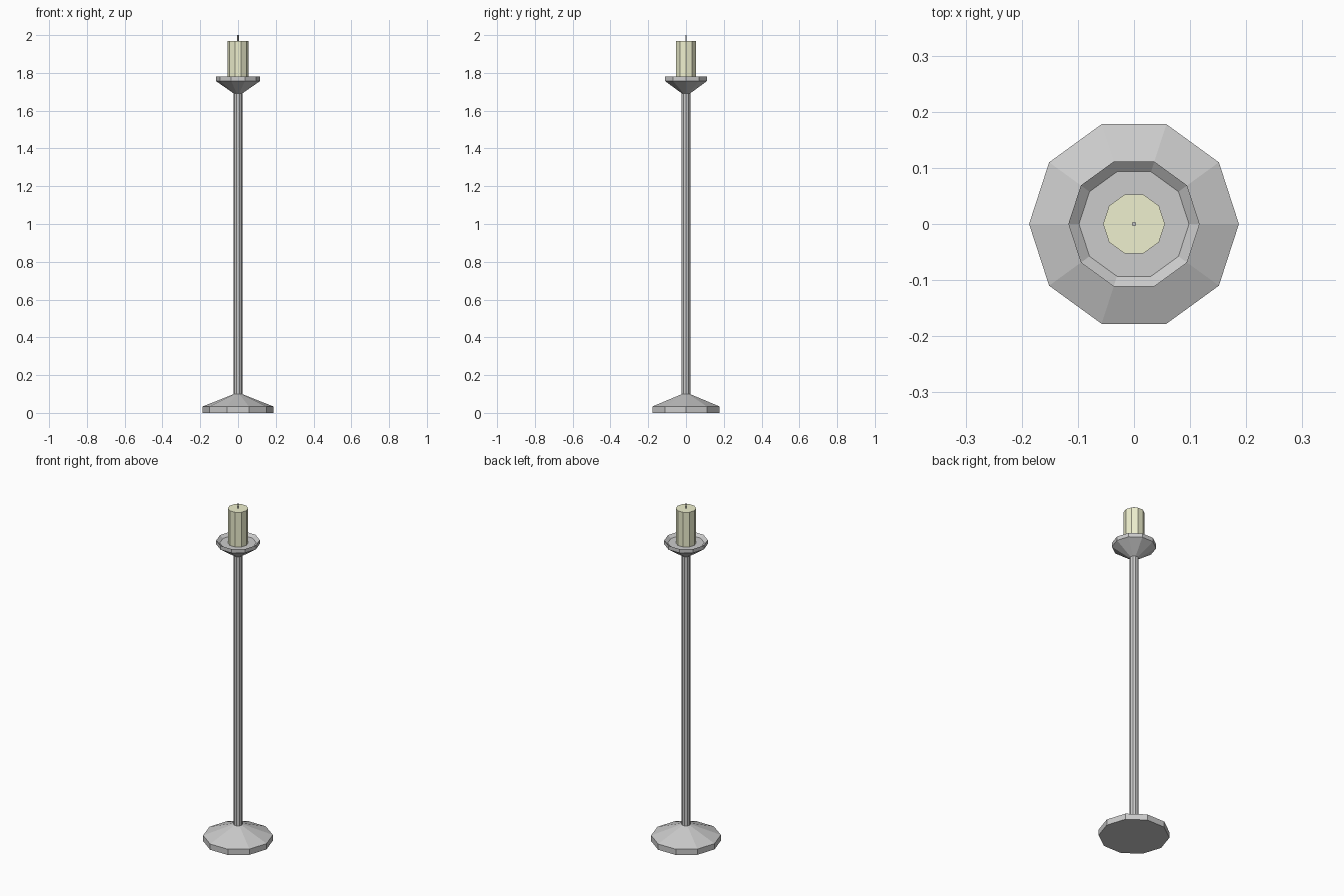
import bpy, bmesh
from math import cos, sin, tau

if "Cube" in bpy.data.objects:
    bpy.data.objects.remove(bpy.data.objects["Cube"])

SIDES = 10


def lathe(name, profile, sides=SIDES, material=None):
    """Flat-shaded solid of revolution from (radius, z) points, capped at both ends."""
    bm = bmesh.new()
    rings = [[bm.verts.new((r * cos(tau * i / sides), r * sin(tau * i / sides), z))
              for i in range(sides)] for r, z in profile]
    for low, high in zip(rings, rings[1:]):
        for i in range(sides):
            j = (i + 1) % sides
            bm.faces.new((low[i], low[j], high[j], high[i]))
    bm.faces.new(rings[0][::-1])
    bm.faces.new(rings[-1])
    mesh = bpy.data.meshes.new(name)
    bm.to_mesh(mesh)
    bm.free()
    obj = bpy.data.objects.new(name, mesh)
    bpy.context.collection.objects.link(obj)
    if material:
        mesh.materials.append(material)
    return obj


wax = bpy.data.materials.new("wax")
wax.diffuse_color = (0.86, 0.87, 0.62, 1)
wax.use_nodes = True
wax.node_tree.nodes["Principled BSDF"].inputs["Base Color"].default_value = wax.diffuse_color

# Foot and pole
lathe("base", [(0.187, 0), (0.187, 0.034), (0.024, 0.099)])
lathe("pole", [(0.024, 0.09), (0.024, 1.70)])

# Drip tray with a rim sloping in to a shallow floor
lathe("drip_tray", [(0.024, 1.692), (0.117, 1.757), (0.117, 1.78), (0.098, 1.765)])

# Candle and wick
lathe("candle", [(0.055, 1.765), (0.055, 1.97)], material=wax)
lathe("wick", [(0.004, 1.97), (0.004, 2.0)])
